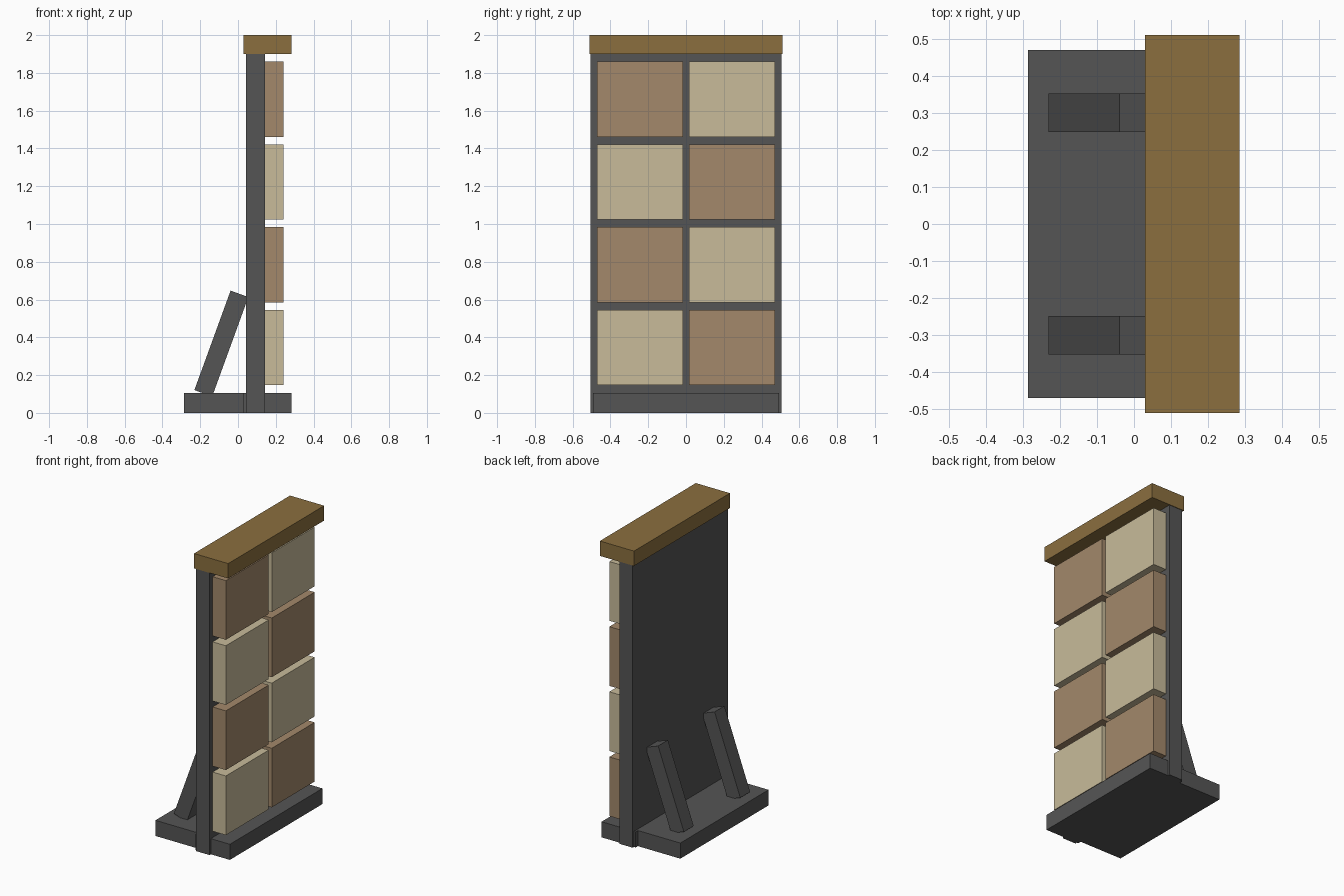
import bpy, math
from mathutils import Matrix, Vector

if "Cube" in bpy.data.objects:
    bpy.data.objects.remove(bpy.data.objects["Cube"])


def material(name, r, g, b):
    def lin(c):
        c /= 255
        return c / 12.92 if c <= 0.04045 else ((c + 0.055) / 1.055) ** 2.4
    m = bpy.data.materials.new(name)
    m.diffuse_color = (lin(r), lin(g), lin(b), 1)
    m.use_nodes = True
    m.node_tree.nodes["Principled BSDF"].inputs["Base Color"].default_value = m.diffuse_color
    return m


GREY = material("dark grey", 85, 85, 85)
WOOD = material("golden wood", 139, 111, 63)
CREAM = material("cream", 200, 187, 154)
TAN = material("tan", 163, 137, 107)


def box(name, mat, x, y, z, tilt=0):
    """Box between the given (min, max) ranges, tilted about y at its centre."""
    bpy.ops.mesh.primitive_cube_add(size=1)
    ob = bpy.context.object
    ob.name = name
    centre = Vector([(a + b) / 2 for a, b in (x, y, z)])
    size = [b - a for a, b in (x, y, z)]
    ob.data.transform(Matrix.Diagonal((*size, 1)))
    ob.location = centre
    ob.rotation_euler.y = tilt
    ob.data.materials.append(mat)
    return ob


# Upright panel, top cap and two-part foot
box("back_panel", GREY, (0.042, 0.142), (-0.506, 0.506), (0, 1.9))
box("top_cap", WOOD, (0.03, 0.284), (-0.51, 0.51), (1.9, 2.0))
box("front_foot", GREY, (0.03, 0.284), (-0.492, 0.492), (0, 0.105))
box("rear_foot", GREY, (-0.286, 0.035), (-0.469, 0.469), (0, 0.105))

# Checkered wall of blocks on the front of the panel
for row in range(4):
    z = 0.147 + row * 0.438
    for col, y in enumerate((-0.472, 0.016)):
        box(f"block_{row}_{col}", TAN if (row + col) % 2 else CREAM,
            (0.14, 0.24), (y, y + 0.456), (z, z + 0.398))

# Slanted braces behind the panel
for side, y in (("left", -0.3), ("right", 0.3)):
    box(f"brace_{side}", GREY, (-0.138, -0.038), (y - 0.052, y + 0.052),
        (0.087, 0.647), math.radians(20))
